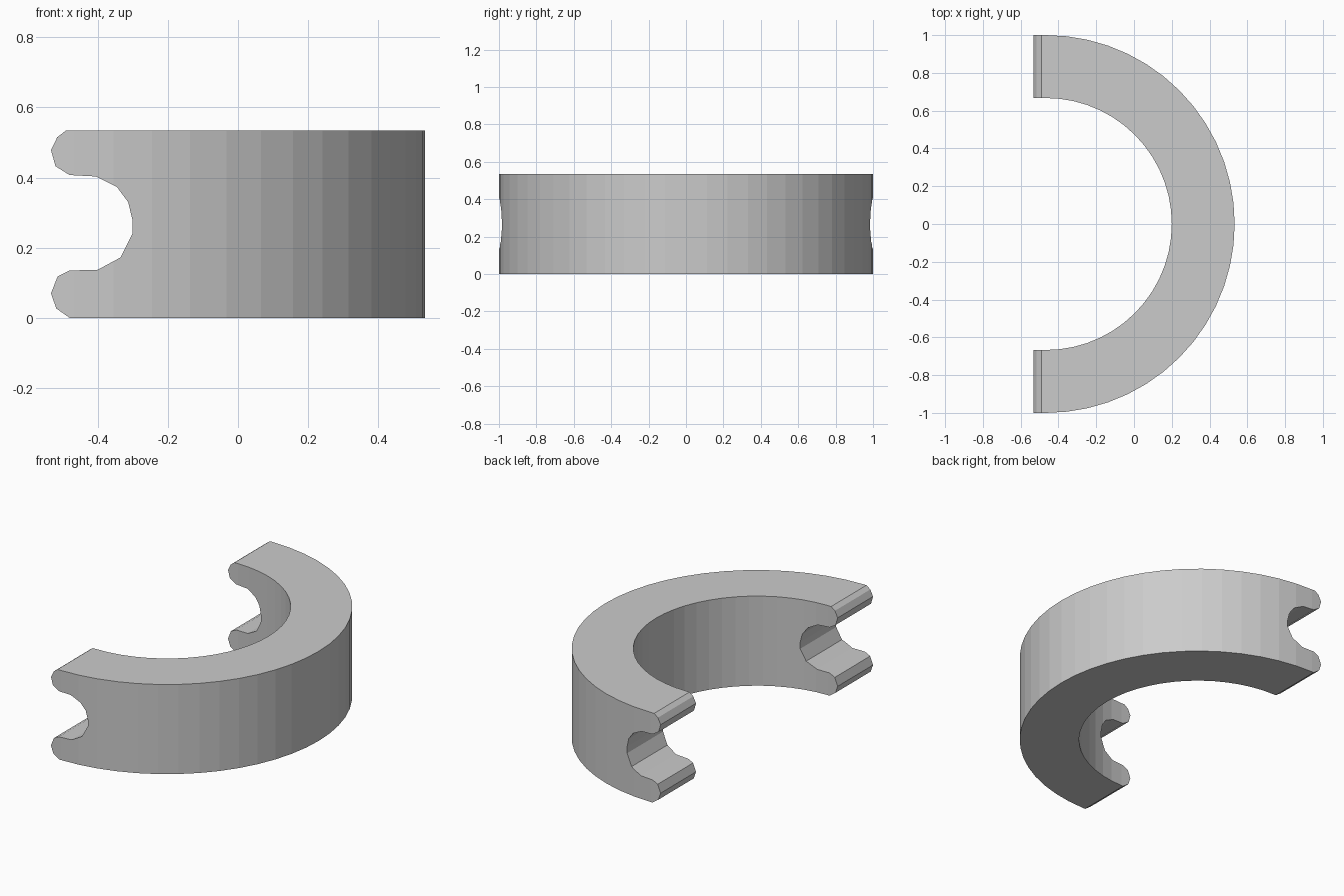
import bpy, bmesh
from math import sin, cos, pi

if "Cube" in bpy.data.objects:
    bpy.data.objects.remove(bpy.data.objects["Cube"])

CX, R_OUT, R_IN, SEGS = -0.467, 1.0, 0.667, 28


def prism(name, points, offset):
    """Extrude a closed outline of 3D points by an offset vector."""
    bm = bmesh.new()
    face = bm.faces.new([bm.verts.new(p) for p in points])
    ext = bmesh.ops.extrude_face_region(bm, geom=[face])
    verts = [g for g in ext["geom"] if isinstance(g, bmesh.types.BMVert)]
    bmesh.ops.translate(bm, verts=verts, vec=offset)
    bmesh.ops.recalc_face_normals(bm, faces=bm.faces)
    mesh = bpy.data.meshes.new(name)
    bm.to_mesh(mesh)
    bm.free()
    ob = bpy.data.objects.new(name, mesh)
    bpy.context.collection.objects.link(ob)
    return ob


def arc(r):
    return [(CX + r * cos(a), r * sin(a), -0.1)
            for a in (pi * (i / SEGS - 0.5) for i in range(SEGS + 1))]


# Half ring with short straight ends, seen from above
outline = ([(-0.7, -R_OUT, -0.1)] + arc(R_OUT) + [(-0.7, R_OUT, -0.1)]
           + [(-0.7, R_IN, -0.1)] + arc(R_IN)[::-1] + [(-0.7, -R_IN, -0.1)])
half_ring = prism("half_ring", outline, (0, 0, 0.8))

# Side profile: two rounded prongs with a round notch between them
profile = [(0.7, 0), (-0.48, 0), (-0.518, 0.027), (-0.533, 0.07),
           (-0.514, 0.118), (-0.48, 0.135), (-0.4, 0.137), (-0.335, 0.172),
           (-0.301, 0.24), (-0.301, 0.28), (-0.313, 0.33), (-0.345, 0.373),
           (-0.405, 0.403), (-0.48, 0.407), (-0.52, 0.432), (-0.533, 0.478),
           (-0.515, 0.515), (-0.49, 0.534), (0.7, 0.534)]
cutter = prism("profile_cutter", [(x, -1.2, z) for x, z in profile], (0, 2.4, 0))
cutter.hide_render = True
cutter.hide_set(True)

# Keep only what lies inside both outlines
mod = half_ring.modifiers.new("profile", "BOOLEAN")
mod.operation = "INTERSECT"
mod.solver = "EXACT"
mod.object = cutter
